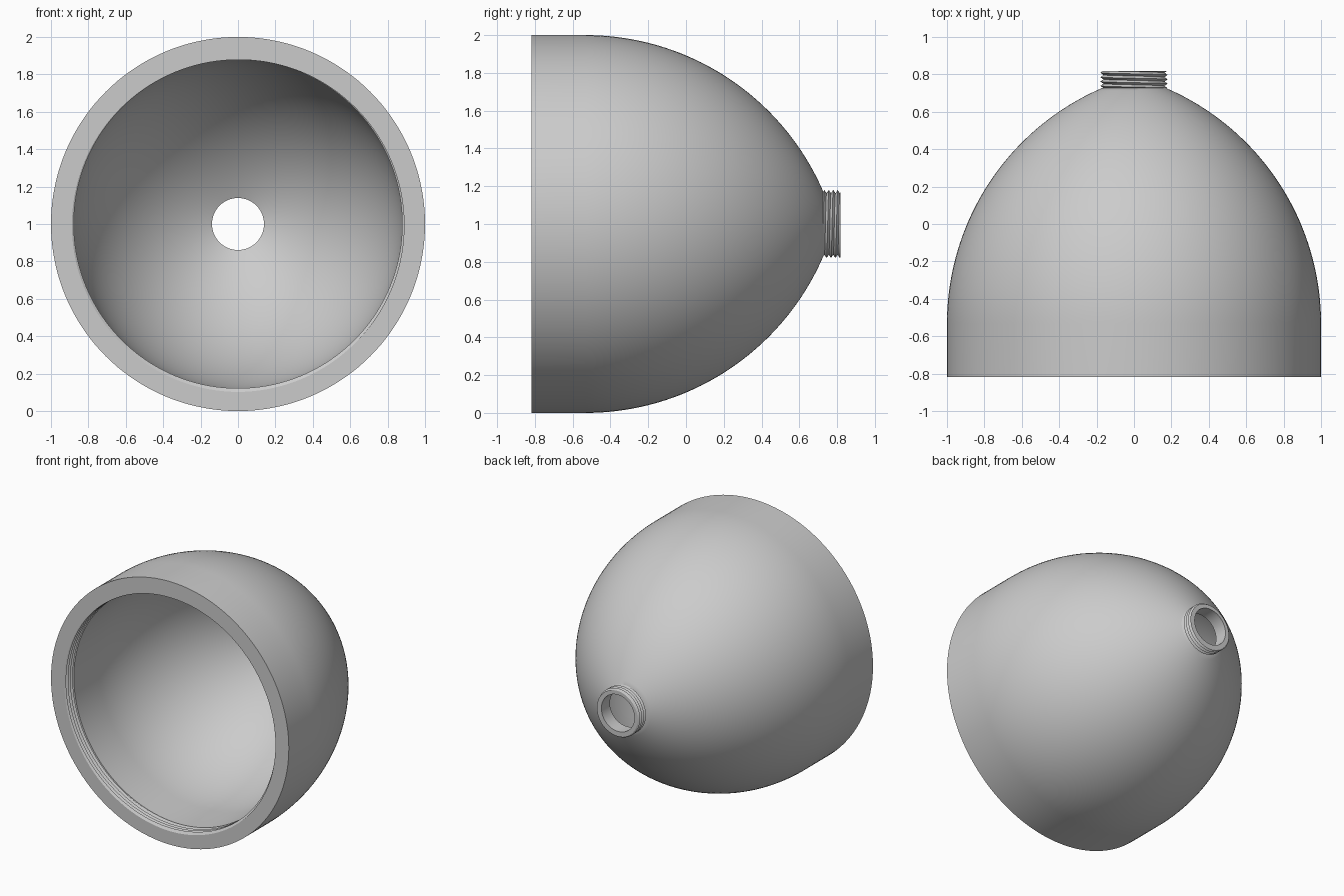
import bpy
import bmesh
import math

SEGMENTS = 144
FRONT, BACK = -0.818, 0.818
ARC_RADIUS = 1.372     # ogive arc of the outer dome
WALL = 0.122
HOLE = 0.139
MOUTH = FRONT + 0.1    # inner end of the mouth thread

cube = bpy.data.objects.get("Cube")
if cube:
    bpy.data.objects.remove(cube, do_unlink=True)


def ring(radius, y):
    """Plain circular row of the lathe grid."""
    return [(radius, y)] * (SEGMENTS + 1)


def dome(y_start, radius, r_end, steps):
    """Rows along an ogive arc, from the skirt to the given end radius."""
    offset = ARC_RADIUS - 1
    end = math.acos((r_end + offset) / radius)
    return [ring(radius * math.cos(end * i / steps) - offset,
                 y_start + radius * math.sin(end * i / steps))
            for i in range(steps + 1)]


def thread(start, stop, pitch, crest, root, flip=False):
    """Rows that follow a helical V thread, trimmed flat at both ends."""
    low, high = min(start, stop), max(start, stop)
    rows = []
    for k in range(math.ceil(2 * ((stop - start) / pitch + 1)) + 1):
        row = []
        for i in range(SEGMENTS + 1):
            turn = i / SEGMENTS
            if flip:
                turn = 1 - turn
            y = start + pitch * (k / 2 - 1 + turn)
            y = min(max(y, low), high)
            phase = (y - start) / pitch - turn
            wave = abs(2 * (phase % 1) - 1)
            row.append((root + (crest - root) * wave, y))
        rows.append(row)
    return rows


# Closed section: outer dome, threaded neck, bore, inner dome, threaded mouth
outer = dome(-0.533, ARC_RADIUS, 0.172, 48)
neck_y = outer[-1][0][1]
rows = [ring(1.0, FRONT)] + outer
rows += thread(neck_y, BACK, 0.0235, 0.18, 0.163)
rows += [ring(HOLE, BACK)]
# The cavity sits further back, so the wall thins toward the neck
rows += dome(-0.425, ARC_RADIUS - WALL, HOLE, 48)[::-1]
rows += [ring(1 - WALL, MOUTH)]
rows += thread(MOUTH, FRONT, (FRONT - MOUTH) / 3.75, 1 - WALL, 0.898, flip=True)

# Skin the rows and close the loop at the front rim
bm = bmesh.new()
grid = []
for row in rows:
    verts = []
    for i, (r, y) in enumerate(row):
        a = math.tau * i / SEGMENTS
        verts.append(bm.verts.new((r * math.cos(a), y, 1 + r * math.sin(a))))
    grid.append(verts)
for a, b in zip(grid, grid[1:] + grid[:1]):
    for i in range(SEGMENTS):
        bm.faces.new((a[i], a[i + 1], b[i + 1], b[i]))
bmesh.ops.remove_doubles(bm, verts=bm.verts, dist=0.00002)
bmesh.ops.recalc_face_normals(bm, faces=bm.faces)

mesh = bpy.data.meshes.new("threaded_dome_shell")
bm.to_mesh(mesh)
bm.free()
shell = bpy.data.objects.new("threaded_dome_shell", mesh)
bpy.context.collection.objects.link(shell)

# Plain grey material
color = (0.6, 0.6, 0.6, 1)
grey = bpy.data.materials.new("light_grey")
grey.use_nodes = True
grey.diffuse_color = color
grey.node_tree.nodes["Principled BSDF"].inputs["Base Color"].default_value = color
mesh.materials.append(grey)

# Smooth dome with crisp thread and rim edges
bpy.ops.object.select_all(action="DESELECT")
shell.select_set(True)
bpy.context.view_layer.objects.active = shell
bpy.ops.object.shade_smooth_by_angle(angle=math.radians(30))
